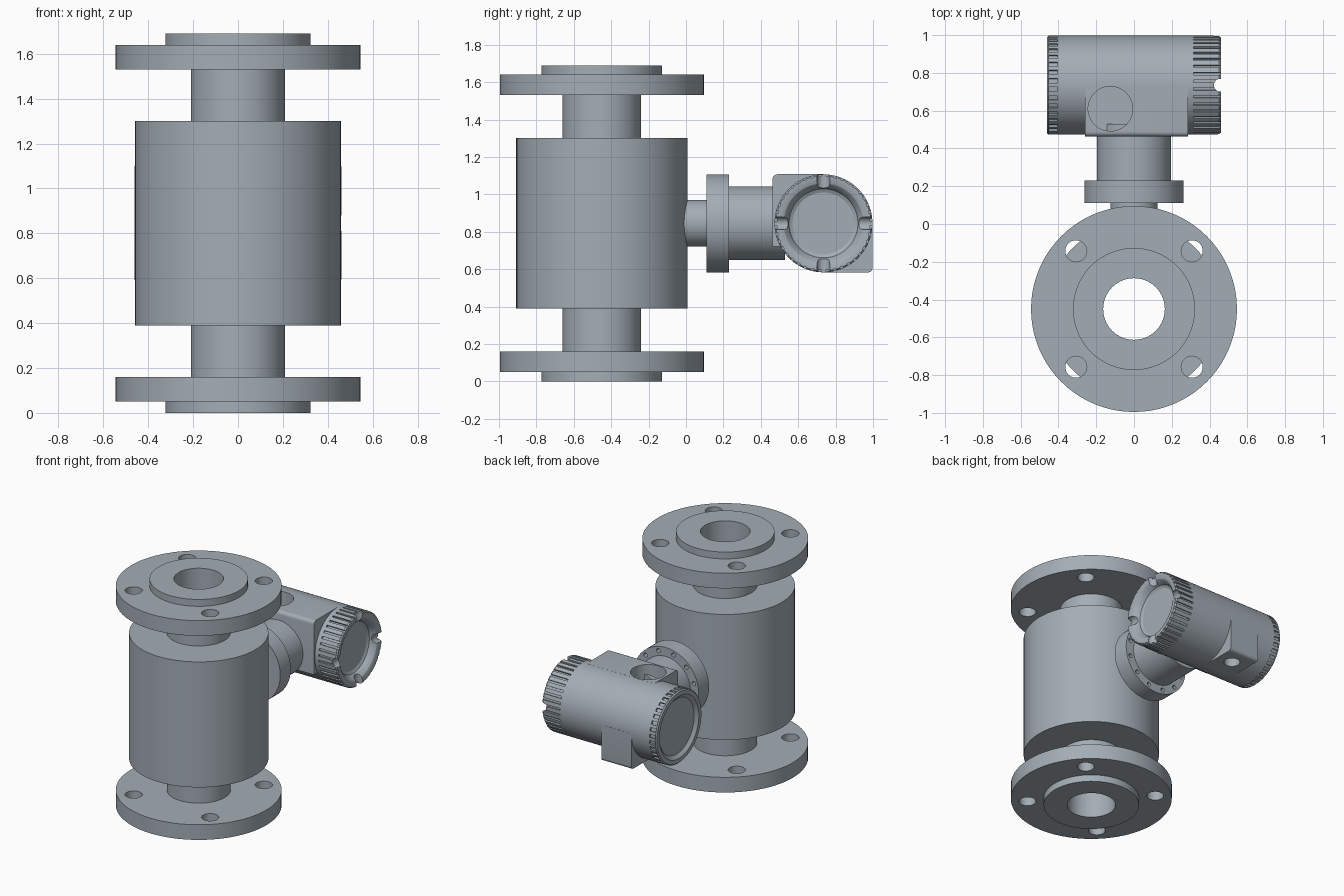
import bpy, bmesh
from math import cos, sin, pi, radians
from mathutils import Matrix, Vector

if "Cube" in bpy.data.objects:
    bpy.data.objects.remove(bpy.data.objects["Cube"], do_unlink=True)

steel = bpy.data.materials.new("blue grey steel")
steel.use_nodes = True
COLOR = (0.37, 0.42, 0.465, 1)
steel.diffuse_color = COLOR
steel.node_tree.nodes["Principled BSDF"].inputs["Base Color"].default_value = COLOR

# Frames: the lathe axis (local z) is turned onto the wanted world axis
PIPE = Matrix.Translation((0, -0.45, 0))
HEAD = Matrix.Translation((0, 0.735, 0.845)) @ Matrix.Rotation(pi / 2, 4, 'Y')
NECK = Matrix.Translation((0, 0, 0.845)) @ Matrix.Rotation(-pi / 2, 4, 'X')


def make(name, bm):
    bmesh.ops.recalc_face_normals(bm, faces=bm.faces)
    mesh = bpy.data.meshes.new(name)
    bm.to_mesh(mesh)
    bm.free()
    mesh.materials.append(steel)
    ob = bpy.data.objects.new(name, mesh)
    bpy.context.collection.objects.link(ob)
    return ob


def lathe(name, profile, frame, closed=False, seg=80):
    """Turn (radius, height) points around the frame's z axis."""
    bm = bmesh.new()
    verts = [bm.verts.new((r, 0, h)) for r, h in profile]
    pairs = list(zip(verts, verts[1:]))
    if closed:
        pairs.append((verts[-1], verts[0]))
    edges = [bm.edges.new(p) for p in pairs]
    bmesh.ops.spin(bm, geom=verts + edges, cent=(0, 0, 0), axis=(0, 0, 1),
                   angle=2 * pi, steps=seg, use_duplicate=False)
    bmesh.ops.remove_doubles(bm, verts=bm.verts, dist=1e-5)
    bm.transform(frame)
    return make(name, bm)


def disc(name, r, low, high, frame, bore=0):
    if bore:
        ring = [(bore, low), (r, low), (r, high), (bore, high)]
        return lathe(name, ring, frame, True)
    return lathe(name, [(0, low), (r, low), (r, high), (0, high)], frame)


def add_box(bm, low, high, frame=Matrix()):
    low, high = Vector(low), Vector(high)
    m = Matrix.Translation((low + high) / 2) @ Matrix.Diagonal((*(high - low), 1))
    return bmesh.ops.create_cube(bm, size=1, matrix=frame @ m)["verts"]


def add_rod(bm, r, length, frame, seg=32):
    bmesh.ops.create_cone(bm, cap_ends=True, segments=seg, radius1=r, radius2=r,
                          depth=length, matrix=frame)


def combine(ob, bm, operation='DIFFERENCE'):
    """Apply a boolean with a temporary tool mesh."""
    tool = make("tool", bm)
    mod = ob.modifiers.new("boolean", 'BOOLEAN')
    mod.operation, mod.solver, mod.object = operation, 'EXACT', tool
    graph = bpy.context.evaluated_depsgraph_get()
    mesh = bpy.data.meshes.new_from_object(ob.evaluated_get(graph))
    ob.modifiers.clear()
    ob.data = mesh
    bpy.data.objects.remove(tool, do_unlink=True)


def holes(ob, count, ring, r, height, depth, frame, start=0):
    bm = bmesh.new()
    for i in range(count):
        a = start + 2 * pi * i / count
        at = Matrix.Translation((ring * cos(a), ring * sin(a), height))
        add_rod(bm, r, depth, frame @ at)
    combine(ob, bm)


def grooves(ob, count, low, high, width, floor):
    bm = bmesh.new()
    for i in range(count):
        turn = Matrix.Rotation(2 * pi * (i + 0.5) / count, 4, 'Z')
        add_box(bm, (floor, -width / 2, low), (0.3, width / 2, high), HEAD @ turn)
    combine(ob, bm)


# Flow tube: body, necks, drilled flanges and raised faces
BORE = 0.163
disc("meter_body", 0.458, 0.39, 1.30, PIPE, BORE)
for side, flip in (("lower", False), ("upper", True)):
    def span(a, b):
        return (1.69 - b, 1.69 - a) if flip else (a, b)
    disc(side + "_raised_face", 0.323, *span(0, 0.05), PIPE, BORE)
    flange = disc(side + "_flange", 0.545, *span(0.05, 0.16), PIPE, BORE)
    holes(flange, 4, 0.434, 0.057, sum(span(0.05, 0.16)) / 2, 0.3, PIPE, pi / 4)
    disc(side + "_neck", 0.21, *span(0.16, 0.39), PIPE, BORE)

# Side branch that carries the housing
disc("branch_stub", 0.125, -0.04, 0.11, NECK)
branch = disc("branch_flange", 0.262, 0.11, 0.23, NECK)
holes(branch, 12, 0.231, 0.015, 0.23, 0.08, NECK, pi / 12)
disc("branch_neck", 0.197, 0.23, 0.53, NECK)

# Housing barrel with two square shoulders
housing = disc("housing", 0.262, -0.39, 0.295, HEAD)
shoulders = [((-0.26, 0.463, 0.72), (0.285, 0.735, 1.1075), -1),
             ((-0.26, 0.735, 0.5825), (-0.02, 0.998, 0.845), 1)]
for low, high, sign in shoulders:
    bm = bmesh.new()
    add_box(bm, low, high)
    corner_y, corner_z = (low[1], high[2]) if sign < 0 else (high[1], low[2])
    corner = [e for e in bm.edges if all(
        abs(v.co.y - corner_y) < 1e-4 and abs(v.co.z - corner_z) < 1e-4 for v in e.verts)]
    bmesh.ops.bevel(bm, geom=corner, offset=0.025, segments=5, profile=0.5, affect='EDGES')
    combine(housing, bm, 'UNION')

# Blind cable entries, above and below
bm = bmesh.new()
add_rod(bm, 0.118, 0.3, Matrix.Translation((-0.125, 0.61, 1.13)), 48)
add_rod(bm, 0.055, 0.3, Matrix.Translation((-0.135, 0.87, 0.55)))
combine(housing, bm)

# Deep end cap: dished face, knurled rim and four wrench slots
cap = lathe("slotted_cap", [(0, 0.295), (0.262, 0.295), (0.262, 0.45), (0.254, 0.46),
                            (0.235, 0.46), (0.213, 0.452), (0.195, 0.434), (0.184, 0.41),
                            (0.165, 0.40), (0, 0.40)], HEAD)
grooves(cap, 40, 0.315, 0.5, 0.014, 0.25)
bm = bmesh.new()
for i in range(4):
    turn = Matrix.Rotation(i * pi / 2, 4, 'Z')
    lay = Matrix.Translation((0.24, 0, 0.457)) @ Matrix.Rotation(pi / 2, 4, 'Y')
    add_rod(bm, 0.034, 0.15, HEAD @ turn @ lay)
combine(cap, bm)

# Shallow end cap with a recessed window
window_cap = lathe("window_cap", [(0, -0.39), (0.262, -0.39), (0.262, -0.452),
                                  (0.254, -0.46), (0.225, -0.46), (0.2, -0.44),
                                  (0, -0.44)], HEAD)
grooves(window_cap, 36, -0.45, -0.405, 0.024, 0.25)

# Smooth round surfaces, keep the machined edges crisp
bpy.ops.object.select_all(action='DESELECT')
for ob in bpy.context.collection.objects:
    if ob.type == 'MESH' and ob.data.materials and ob.data.materials[0] == steel:
        ob.select_set(True)
        bpy.context.view_layer.objects.active = ob
bpy.ops.object.shade_smooth_by_angle(angle=radians(25))
